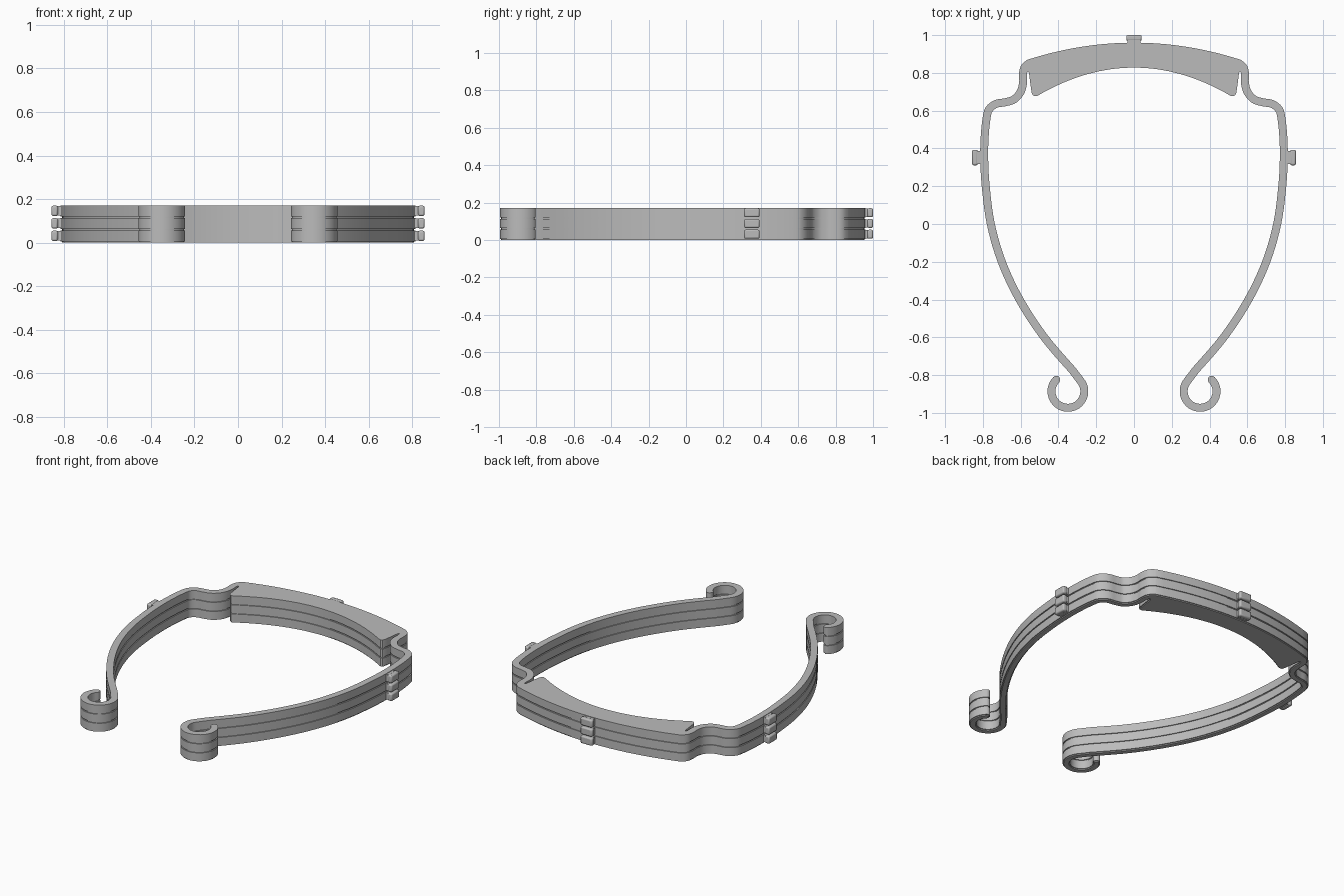
import bpy, bmesh, math
from mathutils import Vector

cube = bpy.data.objects.get("Cube")
if cube:
    bpy.data.objects.remove(cube, do_unlink=True)

grey = bpy.data.materials.new("plain grey")
grey.use_nodes = True
grey.diffuse_color = (0.5, 0.5, 0.5, 1)
grey.node_tree.nodes["Principled BSDF"].inputs["Base Color"].default_value = (0.5, 0.5, 0.5, 1)

HALF = 0.021          # half the strap width
LAYERS, STEP, BASE, THICK = 3, 0.0575, 0.006, 0.05


def extrude(name, outline, z0, z1, bevel=0.0):
    """Flat outline raised into a solid."""
    bm = bmesh.new()
    face = bm.faces.new([bm.verts.new((p.x, p.y, z0)) for p in outline])
    top = bmesh.ops.extrude_face_region(bm, geom=[face])["geom"]
    bmesh.ops.translate(bm, vec=(0, 0, z1 - z0),
                        verts=[v for v in top if isinstance(v, bmesh.types.BMVert)])
    bmesh.ops.recalc_face_normals(bm, faces=bm.faces)
    mesh = bpy.data.meshes.new(name)
    bm.to_mesh(mesh)
    bm.free()
    mesh.materials.append(grey)
    obj = bpy.data.objects.new(name, mesh)
    bpy.context.collection.objects.link(obj)
    if bevel:
        mod = obj.modifiers.new("soft edges", 'BEVEL')
        mod.width, mod.segments = bevel, 2
    bpy.ops.object.select_all(action='DESELECT')
    obj.select_set(True)
    bpy.context.view_layer.objects.active = obj
    bpy.ops.object.shade_smooth_by_angle(angle=math.radians(35))
    return obj


def smooth(points, steps=5):
    """Catmull-Rom curve through the points."""
    p = [points[0]] + points + [points[-1]]
    out = []
    for a, b, c, d in zip(p, p[1:], p[2:], p[3:]):
        for i in range(steps):
            t = i / steps
            out.append(0.5 * (2 * b + (c - a) * t + (2 * a - 5 * b + 4 * c - d) * t * t
                              + (3 * b - a - 3 * c + d) * t ** 3))
    return out + [points[-1]]


def side(path, dist):
    """Path shifted to its left by dist."""
    out = []
    for i, p in enumerate(path):
        d = (path[min(i + 1, len(path) - 1)] - path[max(i - 1, 0)]).normalized()
        out.append(p + dist * Vector((-d.y, d.x)))
    return out


def inset(outline, dist):
    """Closed outline shrunk by dist (outline runs clockwise)."""
    n = len(outline)
    out = []
    for i, p in enumerate(outline):
        d = (outline[(i + 1) % n] - outline[i - 1]).normalized()
        out.append(p + dist * Vector((d.y, -d.x)))
    return out


# Centre line of one strap: shoulder bend, long bowed arm, curled hook
arm = [Vector(p) for p in (
    (0.552, 0.853), (0.58, 0.828), (0.588, 0.79), (0.587, 0.75), (0.60, 0.70),
    (0.635, 0.66), (0.68, 0.645), (0.73, 0.636), (0.765, 0.61), (0.779, 0.57),
    (0.79, 0.47), (0.793, 0.35), (0.785, 0.2), (0.758, 0), (0.7, -0.2),
    (0.606, -0.4), (0.475, -0.6), (0.325, -0.775))]
hook = [Vector((0.35 + 0.087 * math.cos(a), -0.886 + 0.087 * math.sin(a)))
        for a in (math.radians(140 + 265 * i / 30) for i in range(31))]
path = smooth(arm) + hook

# Outline of one half, from the middle of the brow pad round the strap and back
brow = [Vector((0.55 * i / 16, 0.96 - 0.086 * (i / 16) ** 2)) for i in range(16)]
outer = side(path, HALF)
inner = [p for p in reversed(side(path, -HALF)) if p.y < 0.8]
tip, run = path[-1], (path[-1] - path[-2]).normalized()
left = Vector((-run.y, run.x))
cap = [tip + HALF * (left * math.cos(a) + run * math.sin(a))
       for a in (math.pi * i / 8 for i in range(1, 8))]
pad_end = [Vector(p) for p in ((0.564, 0.81), (0.556, 0.80), (0.547, 0.73), (0.542, 0.695),
                               (0.535, 0.682), (0.522, 0.676), (0.508, 0.68))]
pad = [Vector((0.49 * i / 16, 0.828 - 0.137 * (i / 16) ** 2)) for i in range(16, -1, -1)]
half = brow + outer + cap + inner + pad_end + pad
mirrored = [Vector((-p.x, p.y)) for p in reversed(half[1:-1])]
band = half + mirrored

# Clip tab pointing along +y: narrow stem and wider head
stem = [Vector(p) for p in ((-0.034, -0.055), (-0.034, -0.02), (0.034, -0.02), (0.034, -0.055))]
head = [Vector(p) for p in ((-0.041, -0.03), (-0.041, 0), (0.041, 0), (0.041, -0.03))]
spots = {"back": (Vector((0, 1)), 0), "left": (Vector((0.857, 0.352)), -math.pi / 2),
         "right": (Vector((-0.857, 0.352)), math.pi / 2)}


def place(outline, where, angle):
    c, s = math.cos(angle), math.sin(angle)
    return [where + Vector((c * p.x - s * p.y, s * p.x + c * p.y)) for p in outline]


# Stacked bands with their tabs
for k in range(LAYERS):
    z = BASE + k * STEP
    extrude(f"band_{k + 1}", band, z, z + THICK)
    for label, (where, angle) in spots.items():
        extrude(f"{label}_tab_stem_{k + 1}", place(stem, where, angle), z + 0.003, z + THICK - 0.003)
        extrude(f"{label}_tab_head_{k + 1}", place(head, where, angle), z + 0.001, z + THICK - 0.001, 0.008)

# Recessed spacers under each band
for k in range(LAYERS):
    z = BASE + k * STEP
    extrude(f"spacer_{k + 1}", inset(band, 0.006), 0 if k == 0 else z - STEP + THICK, z)
